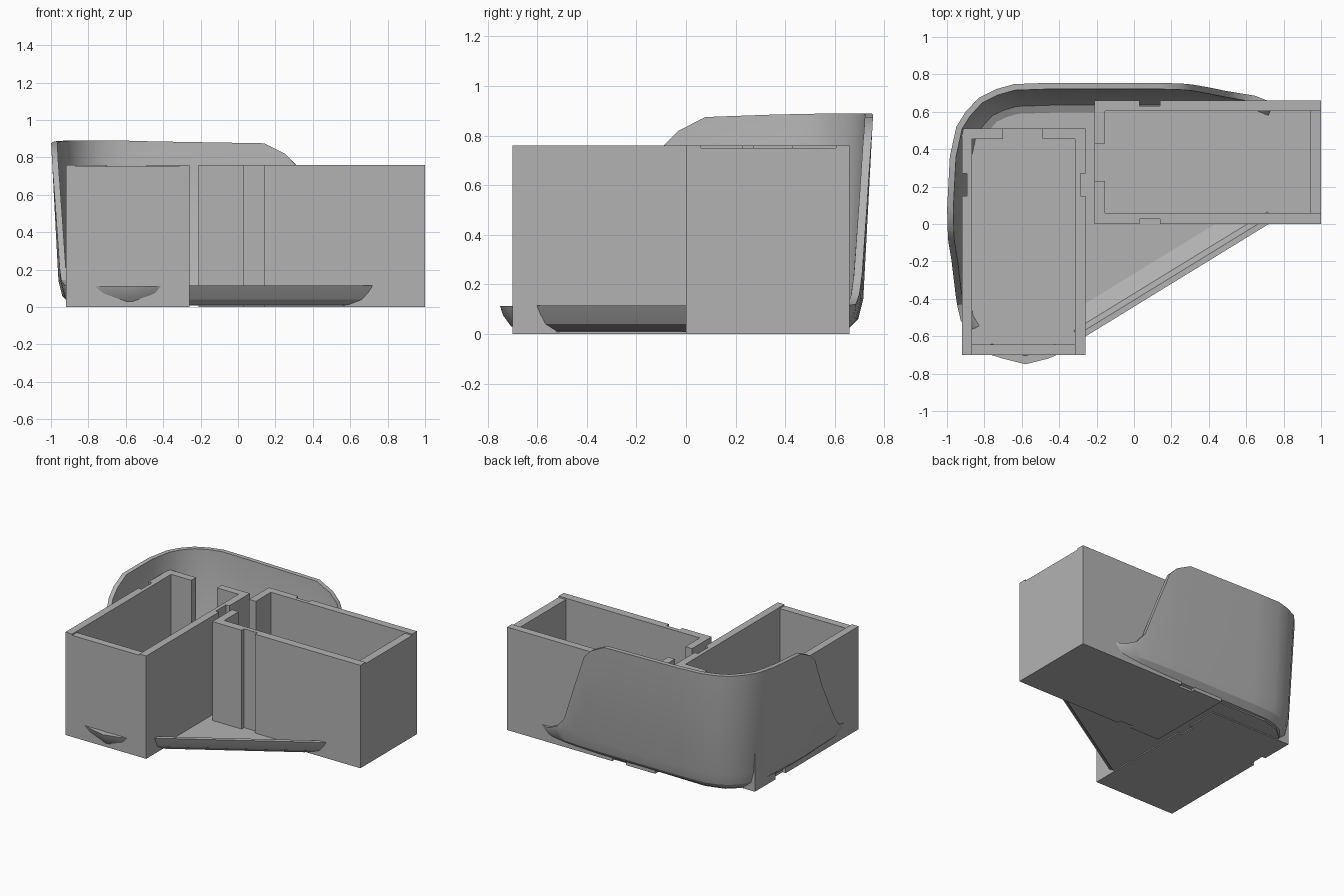
import bpy, bmesh
from mathutils import Vector

cube = bpy.data.objects.get("Cube")
if cube:
    bpy.data.objects.remove(cube, do_unlink=True)

grey = bpy.data.materials.new("plain grey")
grey.use_nodes = True
COLOUR = (0.45, 0.45, 0.45, 1)
grey.diffuse_color = COLOUR
grey.node_tree.nodes["Principled BSDF"].inputs["Base Color"].default_value = COLOUR


def finish(name, bm):
    bmesh.ops.recalc_face_normals(bm, faces=bm.faces)
    mesh = bpy.data.meshes.new(name)
    bm.to_mesh(mesh)
    bm.free()
    mesh.materials.append(grey)
    ob = bpy.data.objects.new(name, mesh)
    bpy.context.collection.objects.link(ob)
    return ob


def activate(ob):
    bpy.ops.object.select_all(action='DESELECT')
    bpy.context.view_layer.objects.active = ob
    ob.select_set(True)


def block(name, x0, x1, y0, y1, z0, z1):
    bm = bmesh.new()
    bmesh.ops.create_cube(bm, size=1)
    for v in bm.verts:
        v.co = (x1 if v.co.x > 0 else x0, y1 if v.co.y > 0 else y0, z1 if v.co.z > 0 else z0)
    return finish(name, bm)


def open_box(name, outer, cuts):
    """Solid block with the listed blocks cut away."""
    ob = block(name, *outer)
    for i, cut in enumerate(cuts):
        cutter = block("cutter", *cut)
        cutter.hide_render = True
        mod = ob.modifiers.new("cut", 'BOOLEAN')
        mod.operation = 'DIFFERENCE'
        mod.solver = 'EXACT'
        mod.object = cutter
        activate(ob)
        bpy.ops.object.modifier_apply(modifier=mod.name)
        bpy.data.objects.remove(cutter, do_unlink=True)
    return ob


def loft(name, path, section):
    """Sweep section(height) = [(outward, z)...] along path of (x, y, height)."""
    pts = [Vector(p[:2]) for p in path]
    bm = bmesh.new()
    rings = []
    for i, p in enumerate(path):
        t = (pts[min(i + 1, len(pts) - 1)] - pts[max(i - 1, 0)]).normalized()
        out = Vector((-t.y, t.x))
        rings.append([bm.verts.new((*(pts[i] + out * o), z)) for o, z in section(p[2])])
    n = len(rings[0])
    for a, b in zip(rings, rings[1:]):
        for k in range(n):
            bm.faces.new((a[k], a[(k + 1) % n], b[(k + 1) % n], b[k]))
    bm.faces.new(rings[0])
    bm.faces.new(rings[-1])
    ob = finish(name, bm)
    activate(ob)
    bpy.ops.object.shade_smooth_by_angle(angle=0.5)
    return ob


# The two open boxes: cavity, doorway, side grooves and lowered end wall
TOP, FLOOR = 0.76, 0.06
open_box("front_box", (-0.92, -0.26, -0.70, 0.51, 0, TOP), [
    (-0.865, -0.315, -0.645, 0.455, FLOOR, 1),
    (-0.70, -0.49, 0.40, 0.60, FLOOR, 1),
    (-1.0, -0.893, 0.15, 0.27, -1, 1),
    (-0.287, -0.2, 0.15, 0.27, -1, 1),
    (-0.865, -0.315, -0.8, -0.6, 0.75, 1),
])
open_box("side_box", (-0.21, 1.0, 0, 0.66, 0, TOP), [
    (-0.155, 0.94, 0.06, 0.605, FLOOR, 1),
    (-0.3, -0.1, 0.23, 0.43, FLOOR, 1),
    (0.03, 0.14, -0.1, 0.028, -1, 1),
    (0.03, 0.14, 0.632, 0.8, -1, 1),
    (0.9, 1.1, 0.06, 0.605, 0.75, 1),
])


# Tall curved backrest, flaring outwards as it rises
def shell_section(h):
    lean = lambda z: -0.04 * (0.89 - z) / 0.75
    low = min(h - 0.01, 0.14)
    return [(-0.16, 0.01), (-0.10, 0.02), (-0.06, 0.06), (lean(low), low), (lean(h), h),
            (lean(h) - 0.033, h), (lean(low) - 0.036, low), (-0.12, 0.05), (-0.16, 0.03)]


loft("curved_shell", [
    (-0.925, -0.60, 0.115), (-0.965, -0.53, 0.115), (-0.985, -0.44, 0.145), (-0.99, -0.38, 0.21),
    (-0.995, -0.20, 0.52), (-1.0, -0.09, 0.76), (-1.0, -0.03, 0.82), (-1.0, 0.08, 0.875),
    (-0.985, 0.36, 0.885), (-0.95, 0.52, 0.888), (-0.90, 0.60, 0.89), (-0.83, 0.675, 0.89),
    (-0.74, 0.72, 0.89), (-0.64, 0.748, 0.89), (-0.45, 0.755, 0.885), (0.14, 0.755, 0.875),
    (0.25, 0.755, 0.82), (0.31, 0.753, 0.76), (0.40, 0.75, 0.52), (0.50, 0.745, 0.24),
    (0.57, 0.738, 0.16), (0.66, 0.725, 0.12), (0.76, 0.685, 0.115),
], shell_section)


# Low tray lip along the slanted side, and the small rounded nose
def lip_section(h):
    return [(-0.15, 0.008), (-0.07, 0.01), (-0.03, 0.04), (-0.012, 0.08), (0, h),
            (-0.03, h), (-0.06, 0.06), (-0.15, 0.03)]


def nose_section(h):
    return [(-0.06, 0.03), (-0.045, 0.03), (-0.012, 0.075), (0, h), (-0.045, h), (-0.06, 0.05)]


loft("slanted_lip", [(0.745, 0.015, 0.115), (-0.29, -0.62, 0.115)], lip_section)
loft("front_nose", [(-0.40, -0.695, 0.112), (-0.46, -0.72, 0.112), (-0.58, -0.75, 0.112),
                    (-0.70, -0.72, 0.112), (-0.78, -0.695, 0.112)], nose_section)

# Thin tray floor joining everything
bm = bmesh.new()
outline = [(-0.5, -0.69), (-0.27, -0.53), (0.56, -0.02), (0.7, 0.2), (0.6, 0.62), (-0.6, 0.64),
           (-0.74, 0.60), (-0.83, 0.52), (-0.89, 0.3), (-0.89, -0.5)]
face = bm.faces.new([bm.verts.new((x, y, 0.008)) for x, y in outline])
ext = bmesh.ops.extrude_face_region(bm, geom=[face])
for v in ext["geom"]:
    if isinstance(v, bmesh.types.BMVert):
        v.co.z = 0.03
finish("tray_floor", bm)
